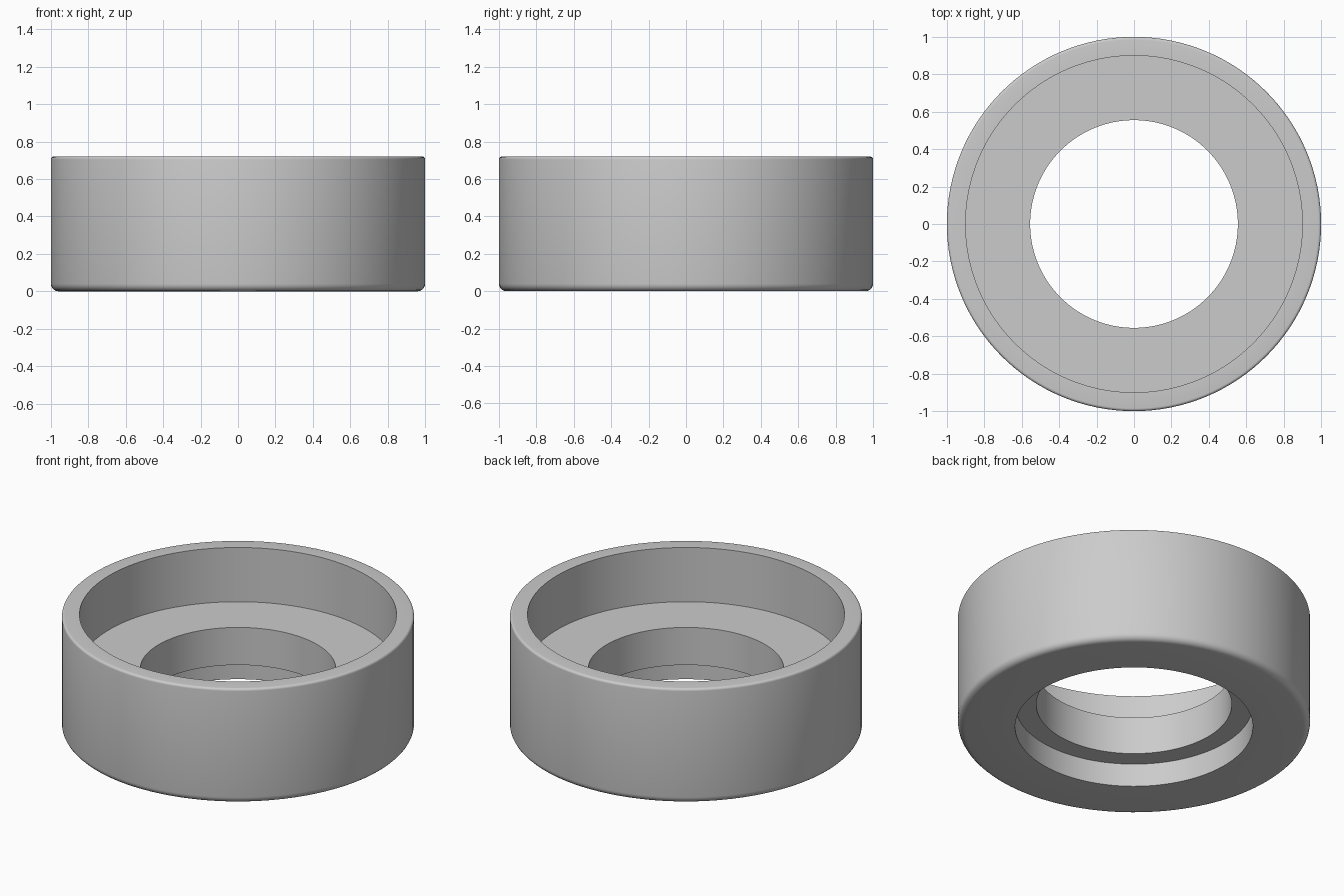
import bpy, bmesh, math
from mathutils import Vector

cube = bpy.data.objects.get("Cube")
if cube:
    bpy.data.objects.remove(cube, do_unlink=True)

SEGMENTS = 128
HEIGHT = 0.72

# Single plain grey material
grey = bpy.data.materials.new("plain_grey")
grey.use_nodes = True
color = (0.6, 0.6, 0.6, 1)
grey.diffuse_color = color
grey.node_tree.nodes["Principled BSDF"].inputs["Base Color"].default_value = color


def corner(radius, z, size, start, steps=5):
    """Quarter-round profile points on an outer corner, counter-clockwise."""
    angles = [start + math.pi / 2 * i / steps for i in range(steps + 1)]
    return [(radius + size * math.cos(a), z + size * math.sin(a)) for a in angles]


def lathe(name, profile):
    """Spin a closed (radius, height) profile around z."""
    bm = bmesh.new()
    verts = [bm.verts.new((r, 0, z)) for r, z in profile]
    edges = [bm.edges.new((v, verts[i - 1])) for i, v in enumerate(verts)]
    bmesh.ops.spin(bm, geom=verts + edges, axis=Vector((0, 0, 1)), cent=Vector(),
                   angle=math.tau, steps=SEGMENTS, use_duplicate=False)
    bmesh.ops.remove_doubles(bm, verts=bm.verts, dist=0.0005)
    bmesh.ops.recalc_face_normals(bm, faces=bm.faces)
    mesh = bpy.data.meshes.new(name)
    bm.to_mesh(mesh)
    bm.free()
    mesh.materials.append(grey)
    obj = bpy.data.objects.new(name, mesh)
    bpy.context.collection.objects.link(obj)
    bpy.ops.object.select_all(action="DESELECT")
    obj.select_set(True)
    bpy.context.view_layer.objects.active = obj
    bpy.ops.object.shade_smooth_by_angle(angle=math.radians(35))
    return obj


# Ring housing: deep upper cup, through bore and shallow lower recess
lower, upper = 0.04, 0.015
profile = [(0.675, 0)]
profile += corner(1 - lower, lower, lower, -math.pi / 2)
profile += corner(1 - upper, HEIGHT - upper, upper, 0)
profile += [(0.90, HEIGHT), (0.90, 0.38), (0.555, 0.38),
            (0.555, 0.145), (0.675, 0.145)]
lathe("ring_housing", profile)
